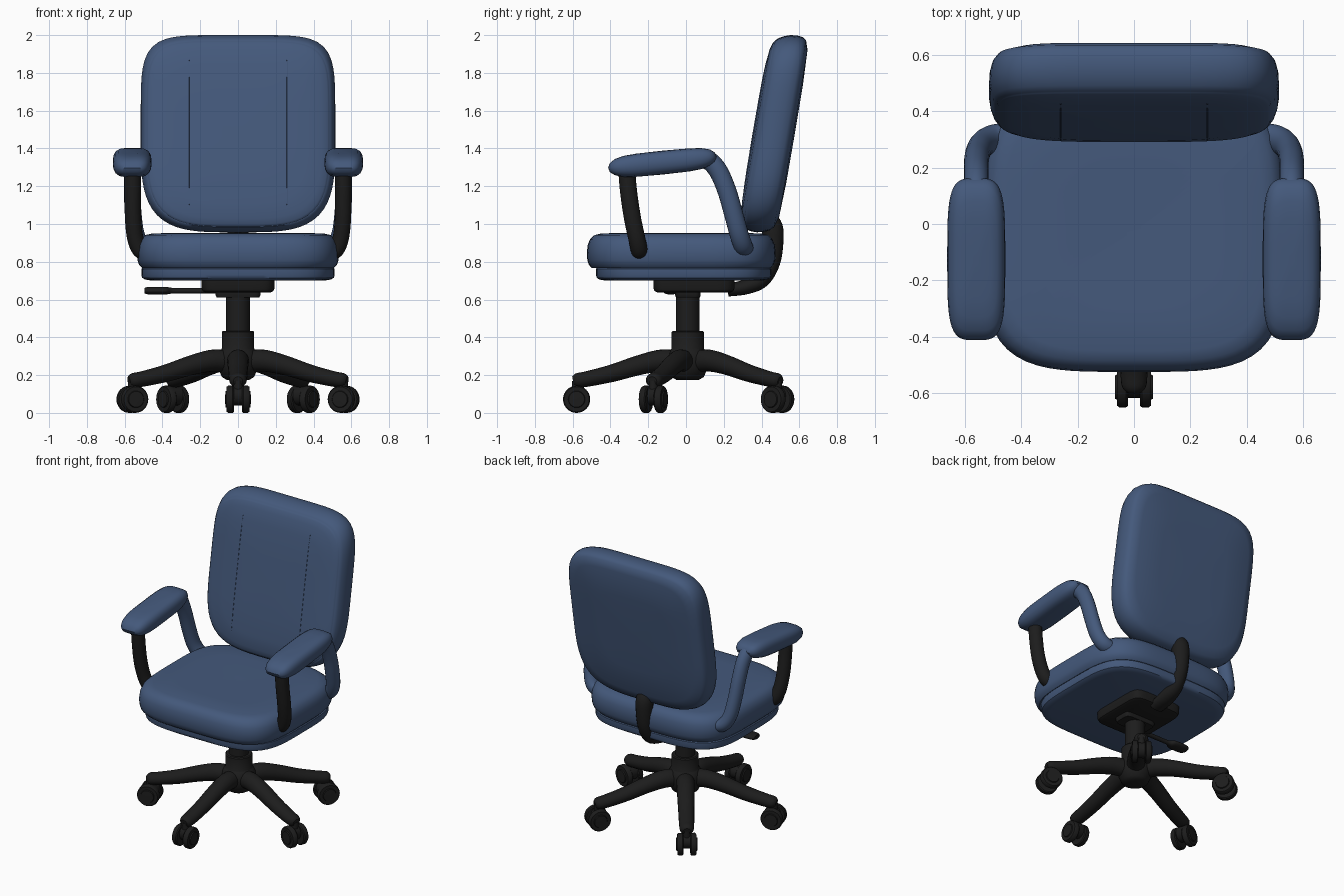
import bpy, bmesh, math
from mathutils import Vector

if "Cube" in bpy.data.objects:
    bpy.data.objects.remove(bpy.data.objects["Cube"], do_unlink=True)

X, Y, Z = Vector((1, 0, 0)), Vector((0, 1, 0)), Vector((0, 0, 1))


def material(name, rgb):
    m = bpy.data.materials.new(name)
    m.use_nodes = True
    m.diffuse_color = (*rgb, 1)
    m.node_tree.nodes["Principled BSDF"].inputs["Base Color"].default_value = (*rgb, 1)
    return m


BLUE = material("blue_fabric", (0.058, 0.1, 0.2))
BLACK = material("black_plastic", (0.012, 0.012, 0.012))


def skin(name, rings, mat):
    """Bridge a stack of closed rings, cap both ends and shade smoothly."""
    bm = bmesh.new()
    loops = [[bm.verts.new(p) for p in ring] for ring in rings]
    n = len(loops[0])
    for lo, hi in zip(loops, loops[1:]):
        for i in range(n):
            j = (i + 1) % n
            bm.faces.new((lo[i], lo[j], hi[j], hi[i]))
    bm.faces.new(loops[0])
    bm.faces.new(loops[-1])
    bmesh.ops.recalc_face_normals(bm, faces=bm.faces)
    for f in bm.faces:
        f.smooth = True
    for e in bm.edges:
        e.smooth = e.calc_face_angle(0) < math.radians(40)
    me = bpy.data.meshes.new(name)
    bm.to_mesh(me)
    bm.free()
    me.materials.append(mat)
    ob = bpy.data.objects.new(name, me)
    bpy.context.collection.objects.link(ob)
    return ob


def pad(name, centre, axes, half, profile, mat, n_hi=2, n_lo=None, slope=0, seg=96):
    """Superellipse outline (n = corner squareness) scaled along a (scale, depth) profile."""
    u, v, w = axes
    rings = []
    for s, d in profile:
        ring = []
        for i in range(seg):
            t = math.tau * i / seg
            c, k = math.cos(t), math.sin(t)
            n = n_hi if k >= 0 else (n_lo or n_hi)
            r = s * (abs(c) ** n + abs(k) ** n) ** (-1 / n)
            a, b = half[0] * c * r, half[1] * k * r
            ring.append(Vector(centre) + u * a + v * b + w * (d + slope * b))
        rings.append(ring)
    return skin(name, rings, mat)


def sweep(name, pts, side, mat, steps=6, seg=20):
    """Smooth elliptical tube through points (position, half width, half thickness)."""
    rows = [(*p, a, b) for p, a, b in pts]
    rows = [rows[0]] + rows + [rows[-1]]
    path = []
    for quad in zip(rows, rows[1:], rows[2:], rows[3:]):
        for k in range(steps):
            t = k / steps
            path.append([(2 * b + (c - a) * t + (2 * a - 5 * b + 4 * c - d) * t * t
                          + (3 * b - a - 3 * c + d) * t ** 3) / 2 for a, b, c, d in zip(*quad)])
    path.append(rows[-1])
    spots = [Vector(q[:3]) for q in path]
    rings = []
    for i, q in enumerate(path):
        tan = (spots[min(i + 1, len(path) - 1)] - spots[max(i - 1, 0)]).normalized()
        side = (side - tan * side.dot(tan)).normalized()
        up = tan.cross(side)
        rings.append([spots[i] + side * (q[3] * math.cos(math.tau * j / seg))
                      + up * (q[4] * math.sin(math.tau * j / seg)) for j in range(seg)])
    return skin(name, rings, mat)


# Seat cushion and the shell under it
pad("seat_cushion", (0, -0.025, 0), (X, Y, Z), (0.535, 0.5),
    [(0.05, 0.947), (0.6, 0.953), (0.85, 0.95), (0.92, 0.941), (0.965, 0.92), (0.99, 0.89),
     (1, 0.85), (0.995, 0.81), (0.98, 0.785), (0.95, 0.768), (0.05, 0.765)], BLUE, 4)
pad("seat_shell", (0, -0.012, 0), (X, Y, Z), (0.512, 0.465),
    [(0.05, 0.78), (0.97, 0.775), (1, 0.762), (1, 0.73), (0.99, 0.715), (0.96, 0.706),
     (0.9, 0.701), (0.05, 0.7)], BLUE, 4)

# Backrest, with a seam groove around the front
back = pad("backrest", (0, 0.465, 1.478), (X, Z, Y), (0.515, 0.522),
           [(0.04, -0.113), (0.4, -0.112), (0.7, -0.107), (0.86, -0.098), (0.92, -0.087),
            (0.935, -0.082), (0.94, -0.078), (0.946, -0.077), (0.97, -0.06), (0.99, -0.032),
            (1, 0), (0.996, 0.035), (0.98, 0.066), (0.95, 0.086), (0.85, 0.103),
            (0.5, 0.11), (0.04, 0.111)], BLUE, 5.5, 3.7, slope=0.17)

# Two upright seams lying on the backrest front
bpy.context.view_layer.update()
for side, label in ((1, "left"), (-1, "right")):
    pts = []
    for k in range(9):
        hit, where, _, _ = back.ray_cast(Vector((side * 0.26, -1, 1.1 + k * 0.096)), Y)
        if hit:
            pts.append((where, 0.002, 0.002))
    sweep(label + "_back_seam", pts, X, BLUE, 2, 8)

# Arms: padded rest, rear tube and black front support
for side, label in ((1, "left"), (-1, "right")):
    pad(label + "_armrest", (side * 0.56, -0.125, 1.323), (X, Y, Z), (0.103, 0.287),
        [(0.05, -0.061), (0.5, -0.059), (0.72, -0.053), (0.88, -0.039), (0.97, -0.02), (1, 0.003),
         (0.97, 0.027), (0.88, 0.046), (0.72, 0.058), (0.5, 0.063), (0.05, 0.065)],
        BLUE, 4, slope=0.1)
    rear = [(0.56, 0.02, 1.345), (0.56, 0.11, 1.34), (0.56, 0.168, 1.285), (0.56, 0.215, 1.18),
            (0.555, 0.25, 1.06), (0.54, 0.28, 0.95), (0.505, 0.302, 0.885), (0.45, 0.31, 0.865)]
    sweep(label + "_rear_arm_tube", [((side * x, y, z), 0.044, 0.05) for x, y, z in rear], X, BLUE)
    front = [(0.557, -0.315, 1.31), (0.557, -0.305, 1.18), (0.556, -0.285, 1.04),
             (0.545, -0.262, 0.93), (0.52, -0.248, 0.865), (0.48, -0.245, 0.845)]
    sweep(label + "_front_arm_support", [((side * x, y, z), 0.043, 0.045) for x, y, z in front],
          X, BLACK)

# Curved spine joining the seat mechanism to the backrest
sweep("back_spine", [((0, 0.43, 1.06), 0.04, 0.03), ((0, 0.455, 0.99), 0.055, 0.055),
                     ((0, 0.46, 0.91), 0.055, 0.056), ((0, 0.447, 0.8), 0.05, 0.052),
                     ((0, 0.4, 0.71), 0.05, 0.047), ((0, 0.32, 0.668), 0.055, 0.04),
                     ((0, 0.22, 0.65), 0.055, 0.034)], X, BLACK)

# Tilt mechanism under the seat
pad("tilt_mechanism", (0, 0.042, 0), (X, Y, Z), (0.193, 0.215),
    [(0.05, 0.71), (1, 0.71), (1, 0.66), (0.97, 0.645), (0.9, 0.638), (0.05, 0.638)], BLACK, 7)
pad("mechanism_base", (0, 0.01, 0), (X, Y, Z), (0.12, 0.068),
    [(0.05, 0.65), (1, 0.65), (1, 0.625), (0.93, 0.61), (0.05, 0.61)], BLACK, 6)

# Height lever with a flat paddle
sweep("height_lever", [((-x, -0.08, 0.647), a, b) for x, a, b in
                       ((0.12, 0.015, 0.014), (0.25, 0.015, 0.014), (0.345, 0.016, 0.015),
                        (0.385, 0.042, 0.02), (0.47, 0.043, 0.02), (0.495, 0.03, 0.014))],
      Y, BLACK)

# Gas column, collar and hub turned as one profile
BASE = Vector((0, 0.009, 0))
pad("column_and_hub", BASE, (X, Y, Z), (1, 1),
    [(0.01, 0.175), (0.06, 0.175), (0.085, 0.19), (0.105, 0.235), (0.112, 0.28), (0.105, 0.315),
     (0.09, 0.335), (0.086, 0.34), (0.086, 0.427), (0.08, 0.433), (0.063, 0.433), (0.063, 0.64),
     (0.01, 0.64)], BLACK, seg=40)

# Five legs, each ending in a twin-wheel caster
REACH = 0.588
for k in range(5):
    ang = math.radians(72 * k - 90)
    out = Vector((math.cos(ang), math.sin(ang), 0))
    across = Z.cross(out)
    tag = "_" + str(k + 1)
    leg = [(0.04, 0.27, 0.058, 0.058), (0.14, 0.277, 0.058, 0.058), (0.26, 0.252, 0.055, 0.052),
           (0.4, 0.21, 0.051, 0.046), (0.53, 0.18, 0.048, 0.041), (0.585, 0.172, 0.043, 0.038),
           (0.607, 0.168, 0.025, 0.024)]
    sweep("base_leg" + tag, [(BASE + out * r + Z * z, a, b) for r, z, a, b in leg], across, BLACK)
    foot = BASE + out * REACH
    pad("caster_stem" + tag, foot, (X, Y, Z), (0.024, 0.024),
        [(0.1, 0.07), (1, 0.07), (1, 0.17), (0.1, 0.17)], BLACK, seg=20)
    pad("caster_body" + tag, foot - out * 0.012 + Z * 0.09, (out, Z, across), (0.05, 0.05),
        [(0.1, -0.03), (1, -0.03), (1, 0.03), (0.1, 0.03)], BLACK, seg=24)
    for s, label in ((1, "left"), (-1, "right")):
        pad(label + "_caster_wheel" + tag, foot + Z * 0.072, (out, Z, across * s), (0.072, 0.072),
            [(0.1, 0.022), (0.92, 0.022), (1, 0.028), (1, 0.052), (0.92, 0.06), (0.62, 0.06),
             (0.58, 0.067), (0.1, 0.068)], BLACK, seg=32)
